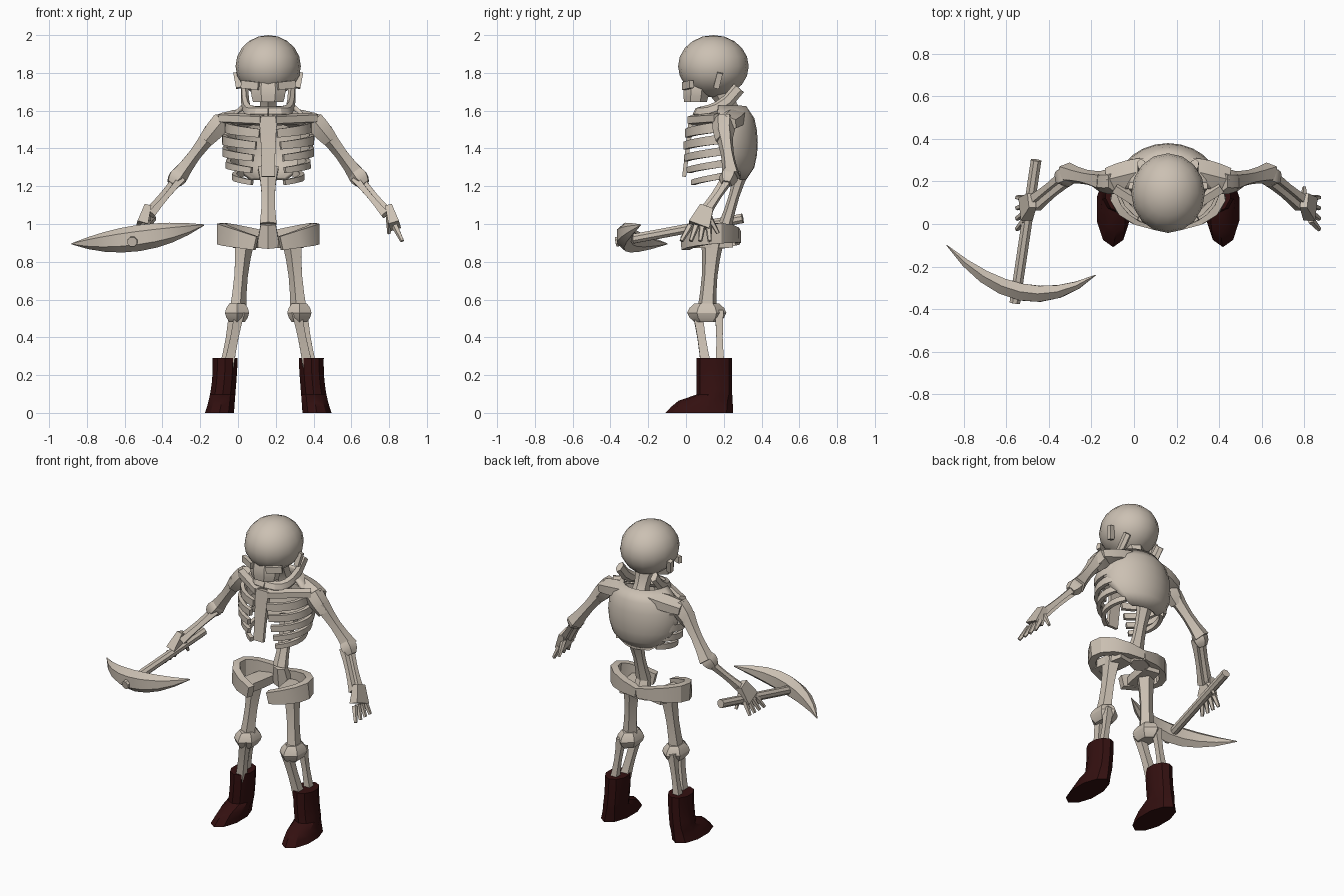
import bpy, bmesh
from math import sin, cos, pi, radians, sqrt
from mathutils import Vector

MIDDLE = .16  # body symmetry plane

cube = bpy.data.objects.get("Cube")
if cube:
    bpy.data.objects.remove(cube, do_unlink=True)


def material(name, rgb):
    mat = bpy.data.materials.new(name)
    mat.use_nodes = True
    mat.diffuse_color = (*rgb, 1)
    mat.node_tree.nodes["Principled BSDF"].inputs["Base Color"].default_value = (*rgb, 1)
    return mat


BONE = material("bone", (.6, .53, .45))
LEATHER = material("dark_red_leather", (.033, .005, .005))
ACROSS, UP = Vector((0, 1, 0)), Vector((0, 0, 1))


def finish(name, bm, mat=BONE, angle=30):
    bmesh.ops.recalc_face_normals(bm, faces=bm.faces)
    mesh = bpy.data.meshes.new(name)
    bm.to_mesh(mesh)
    bm.free()
    obj = bpy.data.objects.new(name, mesh)
    bpy.context.collection.objects.link(obj)
    mesh.materials.append(mat)
    bpy.ops.object.select_all(action='DESELECT')
    obj.select_set(True)
    bpy.context.view_layer.objects.active = obj
    bpy.ops.object.shade_smooth_by_angle(angle=radians(angle))
    return obj


def skin(bm, rings, closed):
    for lower, upper in zip(rings, rings[1:]):
        count = len(lower)
        for k in range(count if closed else count - 1):
            j = (k + 1) % count
            bm.faces.new((lower[k], lower[j], upper[j], upper[k]))


def loft(name, rule, steps, sides=6, ref=ACROSS, axis=None, mirror=1, middle=MIDDLE, mat=BONE):
    """Loft a polygon along rule(f) -> (centre, half_width, half_depth)."""
    bm = bmesh.new()
    stations = [rule(i / steps) for i in range(steps + 1)]
    rings = []
    for i, (centre, width, depth) in enumerate(stations):
        before, after = stations[max(i - 1, 0)][0], stations[min(i + 1, steps)][0]
        along = axis or (after - before).normalized()
        u = along.cross(ref).normalized()
        v = u.cross(along)
        ring = []
        for k in range(sides):
            turn = 2 * pi * (k + .5) / sides
            p = centre + (u * width * cos(turn) + v * depth * sin(turn)) / cos(pi / sides)
            ring.append(bm.verts.new((middle + mirror * p.x, p.y, p.z)))
        rings.append(ring)
    skin(bm, rings, closed=True)
    bm.faces.new(rings[0])
    bm.faces.new(rings[-1])
    return finish(name, bm, mat)


def pair(name, rule, steps, **options):
    loft("left_" + name, rule, steps, mirror=1, **options)
    loft("right_" + name, rule, steps, mirror=-1, **options)


def bone(name, start, end, radius, flat=1, waist=.7, taper=1, single=False, **options):
    """Straight bone, narrowed (or swollen) halfway by waist."""
    start, end = Vector(start), Vector(end)

    def rule(f):
        size = radius * (1 + (waist - 1) * sin(pi * f)) * (1 + (taper - 1) * f)
        return start.lerp(end, f), size, size * flat

    (loft if single else pair)(name, rule, 4, **options)


# Cranium, pinched towards the jaw
bm = bmesh.new()
bmesh.ops.create_uvsphere(bm, u_segments=16, v_segments=10, radius=1)
for vert in bm.verts:
    x, y, z = vert.co
    pinch = 1 - max(0, -z - .5) / 4
    vert.co = (MIDDLE + x * .173 * pinch, .145 + y * .187, 1.835 + z * .165)
finish("cranium", bm, angle=60)

# Face, cheekbones and temple strips
bone("upper_jaw", (0, .06, 1.77), (0, .05, 1.645), .08, flat=.75, waist=1.15,
     single=True, axis=UP, sides=8)
bone("cheekbone", (.05, -.01, 1.73), (.14, .03, 1.74), .012, flat=1.7, waist=1, ref=UP, sides=4)
bone("temple_strip", (.155, .16, 1.72), (.17, .18, 1.8), .015, waist=1, sides=4)


# Jaw: a bow with raised rear ends
def jaw(f):
    a = f * pi / 2
    centre = Vector((.125 * sqrt(max(0, cos(a))), .28 - .22 * sin(a), 1.59 + .13 * (1 - f) ** 4))
    return centre, .018, .03


pair("jaw", jaw, 6, ref=Vector((0, .5, 1)))

# Neck, spine and breastbone
bone("neck", (0, .26, 1.54), (0, .19, 1.7), .055, waist=.75, single=True)
bone("upper_spine", (0, .3, 1.3), (0, .21, 1), .055, flat=.7, taper=.8, single=True)
bone("lower_spine", (0, .21, 1), (0, .24, .88), .04, flat=.7, waist=1, taper=1.5, single=True)
bone("breastbone", (0, .03, 1.57), (0, -.01, 1.25), .05, flat=.3, waist=.9, taper=.7,
     single=True, sides=4)

# Solid back plate: arcs that cover less towards the waist
bm = bmesh.new()
arcs = []
for row in range(7):
    f = row / 6
    swell = sqrt(max(0, sin(pi * f)))
    cover = radians(95 - 55 * f ** 3)
    turns = [cover * (k / 6 - 1) for k in range(13)]
    arcs.append([bm.verts.new((MIDDLE + (.14 + .09 * swell) * sin(a),
                               .18 + (.13 + .06 * swell) * cos(a),
                               1.62 - .38 * f)) for a in turns])
skin(bm, arcs, closed=False)
plate = finish("back_plate", bm, angle=40)
thickness = plate.modifiers.new("thickness", 'SOLIDIFY')
thickness.thickness = .02
thickness.offset = 0

# Ribs sweep from the back plate round to the breastbone
for number in range(5):
    g = number / 4
    reach = .235 - .13 * (g - .35) ** 2
    front = .18 - .08 * (g - .4) ** 2

    def rib(f):
        a = radians(50 + (118 - 16 * g) * f)
        depth = .17 if cos(a) > 0 else front
        centre = Vector((reach * sin(a), .17 + depth * cos(a), 1.53 - .26 * g - .05 * f))
        return centre, .012, (.03 - .012 * g) * (1 - f / 4)

    pair("rib_" + "abcde"[number], rib, 7, ref=UP, sides=4)

# Collarbones and shoulders
bone("collarbone", (.03, .03, 1.55), (.25, .17, 1.56), .025, waist=1, sides=5, ref=UP)
bone("shoulder_blade", (.08, .26, 1.57), (.28, .21, 1.53), .055, flat=.7, waist=1.2, ref=UP)
bone("shoulder", (.24, .2, 1.55), (.33, .2, 1.44), .05, waist=1.15, taper=.75)

# Arms
shoulder, elbow, wrist = Vector((.3, .2, 1.49)), Vector((.48, .24, 1.25)), Vector((.64, .11, 1.06))
toward_body = Vector((-.02, -.03, -.01))
bone("upper_arm", shoulder, elbow, .042, sides=5)
bone("elbow", elbow.lerp(shoulder, .15), elbow.lerp(wrist, .2), .025, waist=1.7, sides=5)
bone("outer_forearm", elbow, wrist, .02, sides=4)
bone("inner_forearm", elbow + toward_body, wrist + toward_body, .02, sides=4)

# Hands with spread fingers
knuckles = wrist + Vector((.03, -.04, -.07))
bone("palm", wrist + UP * .03, knuckles, .018, flat=2, waist=1, taper=1.6, sides=4)
for number, finger in enumerate(("little", "ring", "middle", "index")):
    spread = Vector((0, number - 1.5, 0))
    bone(finger + "_finger", knuckles + spread * .033, knuckles + spread * .05 + Vector((.04, -.02, -.08)),
         .015, waist=1, taper=.6, sides=5)
bone("thumb", wrist, wrist + Vector((0, .06, -.11)), .016, waist=1, taper=.5, sides=5)


# Pelvis: an open-fronted basin
def hip_blade(f):
    a = radians(165) * f
    centre = Vector((.25 * sin(a), .13 + .14 * cos(a), .93 + .03 * sin(a) - .04 * f * f))
    return centre, .022, .03 + .025 * sin(a)


pair("hip_blade", hip_blade, 7, ref=UP, sides=4)
bone("hip_floor", (.1, .24, .9), (.14, .02, .9), .05, flat=.5, waist=1.1, ref=UP, sides=4)

# Legs
hip, knee, ankle = Vector((.13, .14, .91)), Vector((.165, .11, .54)), Vector((.22, .14, .25))
behind = Vector((.015, .05, 0))
bone("thigh", hip, knee, .046, flat=1.1, waist=.75, taper=.85, sides=5)
bone("knee", knee + UP * .04, knee - UP * .06, .04, flat=1.4, waist=1.6, axis=UP)
bone("shin", knee - behind, ankle - behind * .7, .027, waist=.8, sides=4)
bone("calf_bone", knee + behind * 1.3, ankle + behind * .8, .024, sides=4)


# Boots stacked from level slices, floor to cuff
def boot(f):
    toe = .06 - .16 * sqrt(max(0, 1 - 3 * f))
    heel = .24
    centre = Vector((.228 + .03 * (1 - f) ** 2, (toe + heel) / 2, .29 * f))
    return centre, .06 + .017 * (1 - f) ** 3 + .006 * f, (heel - toe) / 2


pair("boot", boot, 9, axis=UP, sides=10, mat=LEATHER)

# Pickaxe held in the right hand
bone("pick_handle", (-.46, .3, 1.03), (-.56, -.37, .905), .025, waist=1,
     single=True, ref=UP, sides=8, middle=0)


def pick_head(f):
    t = 2 * f - 1
    centre = Vector((.35 * t - .53, .15 * t * t - .07 * t - .32, .925 + .05 * t + .02 * t * t))
    taper = 1.05 - t * t
    return centre, .038 * taper, .057 * taper


loft("pick_head", pick_head, 8, ref=UP, middle=0)
